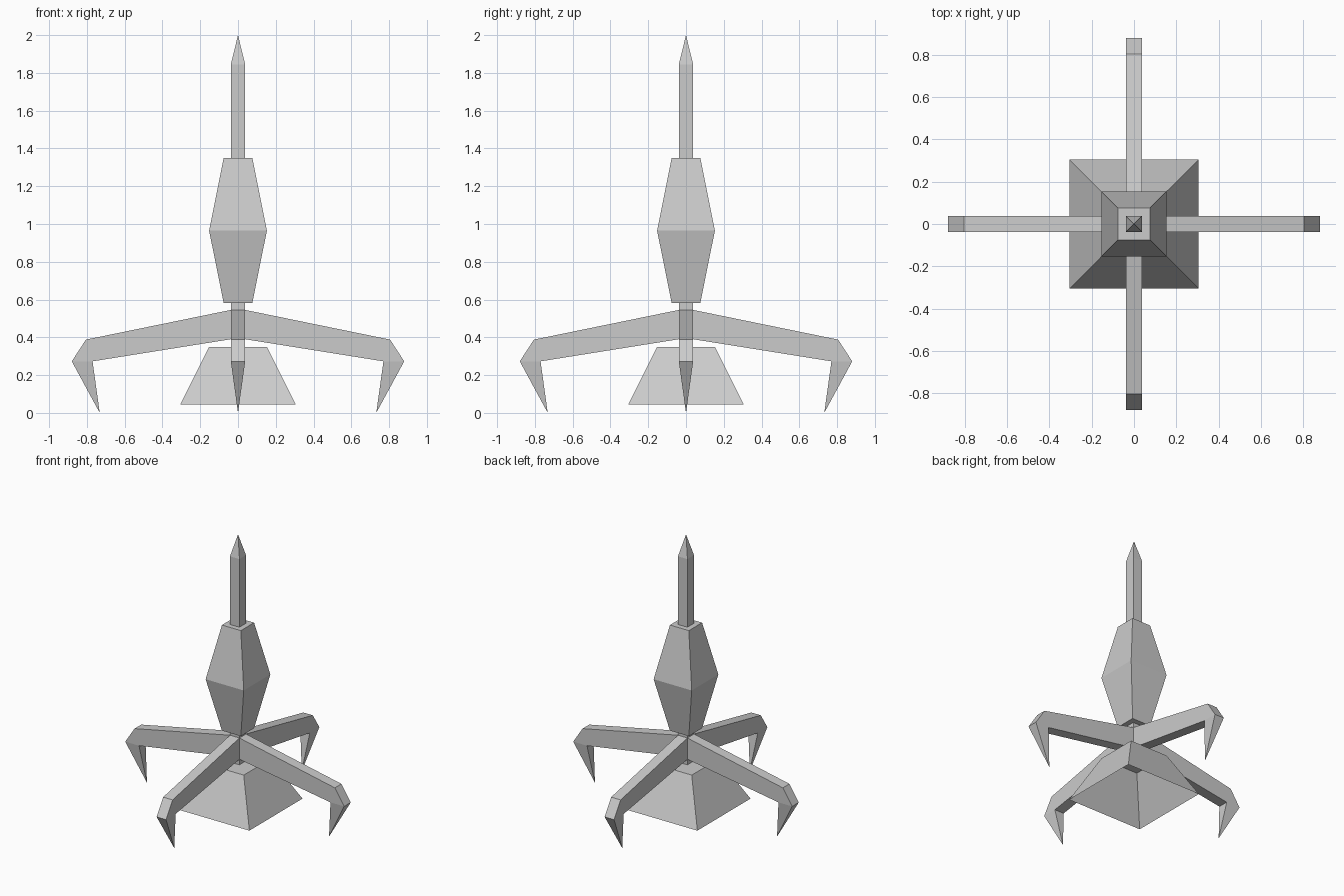
import bpy, bmesh
from math import pi
from mathutils import Matrix

if "Cube" in bpy.data.objects:
    bpy.data.objects.remove(bpy.data.objects["Cube"])

W = 0.038  # half thickness of rod and legs


def finish(name, bm):
    bmesh.ops.recalc_face_normals(bm, faces=bm.faces)
    me = bpy.data.meshes.new(name)
    bm.to_mesh(me)
    bm.free()
    ob = bpy.data.objects.new(name, me)
    bpy.context.collection.objects.link(ob)
    return ob


def square_stack(name, levels, close_bottom=True):
    """Stack square rings of (half width, z); half width 0 is a point."""
    bm = bmesh.new()
    rings = []
    for h, z in levels:
        corners = [(-1, -1), (1, -1), (1, 1), (-1, 1)] if h else [(0, 0)]
        rings.append([bm.verts.new((x * h, y * h, z)) for x, y in corners])
    for a, b in zip(rings, rings[1:]):
        for i in range(4):
            j = (i + 1) % 4
            top = [b[j], b[i]] if len(b) == 4 else b
            bm.faces.new([a[i], a[j]] + top)
    if close_bottom:
        bm.faces.new(rings[0])
    if len(rings[-1]) == 4:
        bm.faces.new(rings[-1])
    return finish(name, bm)


def leg(name, angle):
    """Bent leg: square sections (outer point, inner point) ending in a spike."""
    sections = [((W, 0.545), (W, 0.39)),
                ((0.805, 0.388), (0.77, 0.273)),
                ((0.88, 0.273), (0.77, 0.273))]
    bm = bmesh.new()
    sides = []
    for y in (-W, W):
        pts = [sections[0][0], sections[1][0], sections[2][0],
               sections[1][1], sections[0][1]]
        sides.append([bm.verts.new((x, y, z)) for x, z in pts])
    for s in sides:
        bm.faces.new(s)
    a, b = sides
    for i in (0, 1, 3, 4):
        j = (i + 1) % 5
        bm.faces.new((a[i], a[j], b[j], b[i]))
    # spike foot
    tip = bm.verts.new((0.732, 0, 0))
    loop = [a[2], b[2], b[3], a[3]]
    for i in range(4):
        bm.faces.new((loop[i], loop[(i + 1) % 4], tip))
    bmesh.ops.transform(bm, matrix=Matrix.Rotation(angle, 4, 'Z'), verts=bm.verts)
    return finish(name, bm)


# Central rod with pointed top
square_stack("central_rod", [(W, 0.35), (W, 1.845), (0, 2.0)])
# Faceted body around the rod
square_stack("body", [(0.076, 0.583), (0.153, 0.965), (0.076, 1.35)])
# Flared skirt below, open underneath
square_stack("base_skirt", [(0.305, 0.045), (0.153, 0.35)], close_bottom=False)
# Four bent legs
for i, side in enumerate(("right", "back", "left", "front")):
    leg(side + "_leg", i * pi / 2)
